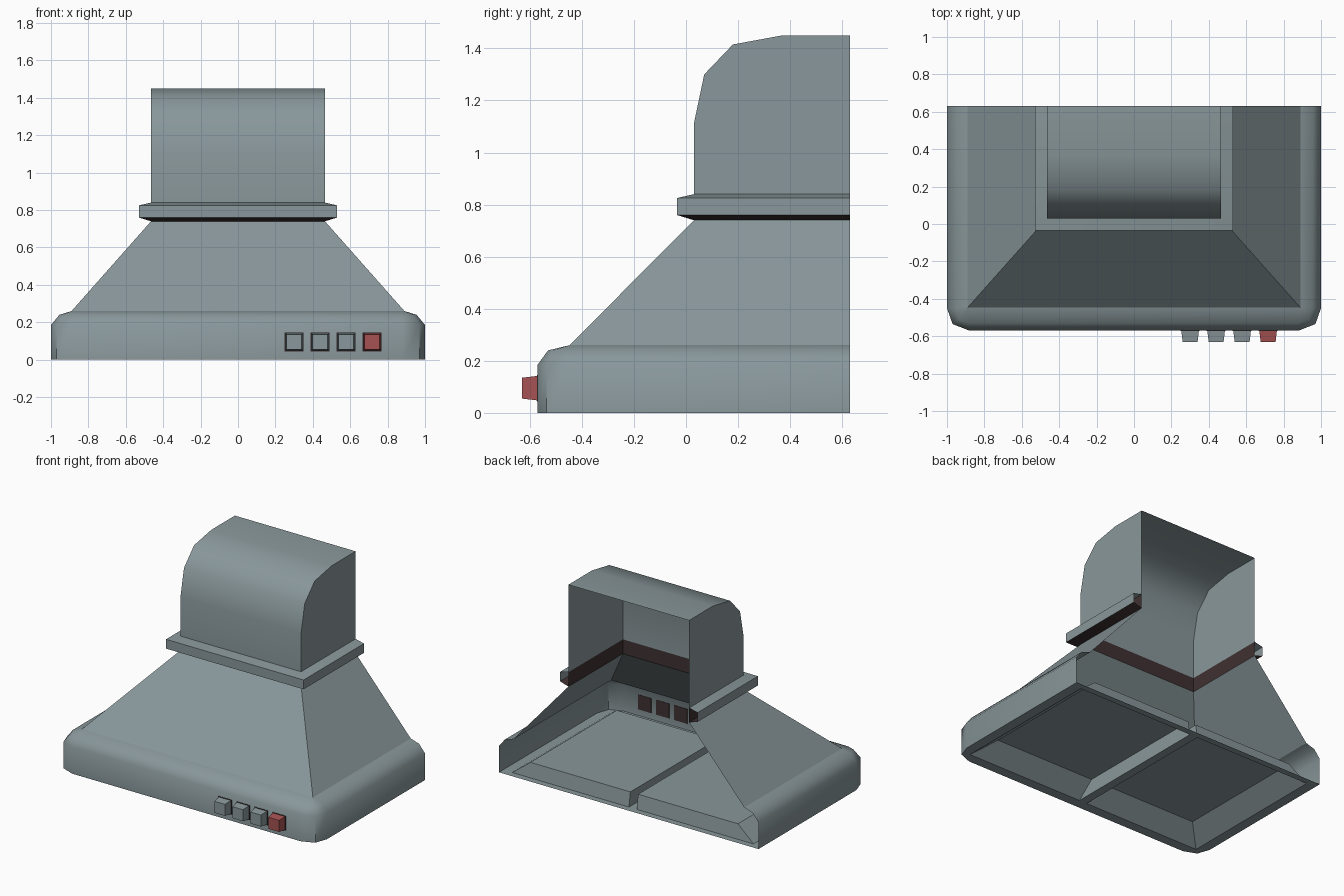
import bpy, bmesh, math
from mathutils import Vector

if "Cube" in bpy.data.objects:
    bpy.data.objects.remove(bpy.data.objects["Cube"])

BACK = 0.63


def material(name, rgb):
    m = bpy.data.materials.new(name)
    m.diffuse_color = (*rgb, 1)
    m.use_nodes = True
    m.node_tree.nodes["Principled BSDF"].inputs["Base Color"].default_value = m.diffuse_color
    return m


STEEL = material("steel_grey", (0.25, 0.31, 0.325))
DARK = material("dark_brown", (0.05, 0.03, 0.032))
RED = material("button_red", (0.38, 0.085, 0.085))


def finish(name, bm, mat, angle=45):
    bmesh.ops.remove_doubles(bm, verts=bm.verts, dist=0.0005)
    me = bpy.data.meshes.new(name)
    bm.to_mesh(me)
    bm.free()
    me.materials.append(mat)
    me.shade_smooth()
    me.set_sharp_from_angle(angle=math.radians(angle))
    ob = bpy.data.objects.new(name, me)
    bpy.context.collection.objects.link(ob)
    return ob


def loft(bm, rings, closed=False):
    """Skin consecutive rings of 3D points; returns the vertex rows."""
    rows = [[bm.verts.new(p) for p in r] for r in rings]
    n = len(rows[0])
    for a, b in zip(rows, rows[1:]):
        for i in range(n if closed else n - 1):
            j = (i + 1) % n
            bm.faces.new((a[i], a[j], b[j], b[i]))
    return rows


def u_ring(half, z):
    """Mirror the right-hand plan points into a U that is open at the back."""
    left = [(-x, y, z) for x, y in half]
    return left + [(x, y, z) for x, y in reversed(half)]


def u_shell(name, sections, mat):
    bm = bmesh.new()
    loft(bm, [u_ring(half, z) for half, z in sections])
    return finish(name, bm, mat)


# Rounded lower body
foot = [(1, BACK), (1, -0.45), (0.97, -0.535), (0.88, -0.57)]
shoulder = [(0.955, BACK), (0.955, -0.45), (0.935, -0.51), (0.88, -0.53)]
rim = [(0.89, BACK), (0.89, -0.446), (0.889, -0.447), (0.888, -0.447)]
u_shell("lower_body", [(foot, 0), (foot, 0.185), (shoulder, 0.24), (rim, 0.26)], STEEL)

# Sloping hood
neck = [(0.465, BACK), (0.465, 0.03)]
lip = [(0.53, BACK), (0.53, -0.035)]
u_shell("sloping_hood", [([(0.89, BACK), (0.89, -0.447)], 0.26), (neck, 0.74)], STEEL)

# Collar with dark underside and dark inner band
u_shell("collar", [(lip, 0.76), (lip, 0.825), (neck, 0.84)], STEEL)
u_shell("collar_inner_band", [(neck, 0.84), (neck, 0.74), (lip, 0.76)], DARK)

# Curved chimney, open at the back and bottom
profile = [(0.03, 0.84), (0.03, 1.11), (0.07, 1.30), (0.18, 1.415), (0.37, 1.45), (BACK, 1.45)]
bm = bmesh.new()
loft(bm, [[(x, y, z) for y, z in profile] for x in (0.465, -0.465)])
for s in (1, -1):
    side = [bm.verts.new((s * 0.465, y, z)) for y, z in profile + [(BACK, 0.84)]]
    bm.faces.new(side[::-s])
finish("chimney", bm, STEEL)

# Underside plate with two recessed filter trays
bm = bmesh.new()


def rect(x0, x1, y0, y1, z):
    return [(x0, y0, z), (x1, y0, z), (x1, y1, z), (x0, y1, z)]


def outline(points):
    vs = [bm.verts.new(p) for p in points]
    return [bm.edges.new((vs[i], vs[(i + 1) % len(vs)])) for i in range(len(vs))]


edges = outline(u_ring(foot, 0))
trays = []
for s in (1, -1):
    opening = rect(s * 0.03, s * 0.93, -0.50, 0.585, 0)
    roof = rect(s * 0.03, s * 0.80, -0.38, 0.57, 0.10)
    edges += outline(opening)
    trays.append((opening, roof))
bmesh.ops.triangle_fill(bm, use_beauty=True, use_dissolve=False, edges=edges, normal=(0, 0, -1))
for opening, roof in trays:
    rows = loft(bm, [opening, roof], closed=True)
    bm.faces.new(rows[1])
bmesh.ops.remove_doubles(bm, verts=bm.verts, dist=0.0005)
bmesh.ops.recalc_face_normals(bm, faces=bm.faces)
bm.normal_update()
if sum(f.normal.z * f.calc_area() for f in bm.faces) > 0:
    bmesh.ops.reverse_faces(bm, faces=bm.faces)
finish("filter_tray_plate", bm, STEEL, 20)


# Control buttons on dark backing plates
def block(name, x, y0, y1, half_back, half_front, mat):
    b = bmesh.new()
    bmesh.ops.create_cube(b, size=2)
    for v in b.verts:
        front = v.co.y < 0
        h = half_front if front else half_back
        v.co = Vector((x + v.co.x * h, y0 if front else y1, 0.095 + v.co.z * h))
    finish(name, b, mat, 20)


for i in range(4):
    x = 0.30 + 0.139 * i
    block(f"button_{i + 1}", x, -BACK, -0.571, 0.047, 0.040, RED if i == 3 else STEEL)
    block(f"button_plate_{i + 1}", x, -0.573, -0.567, 0.051, 0.051, DARK)
